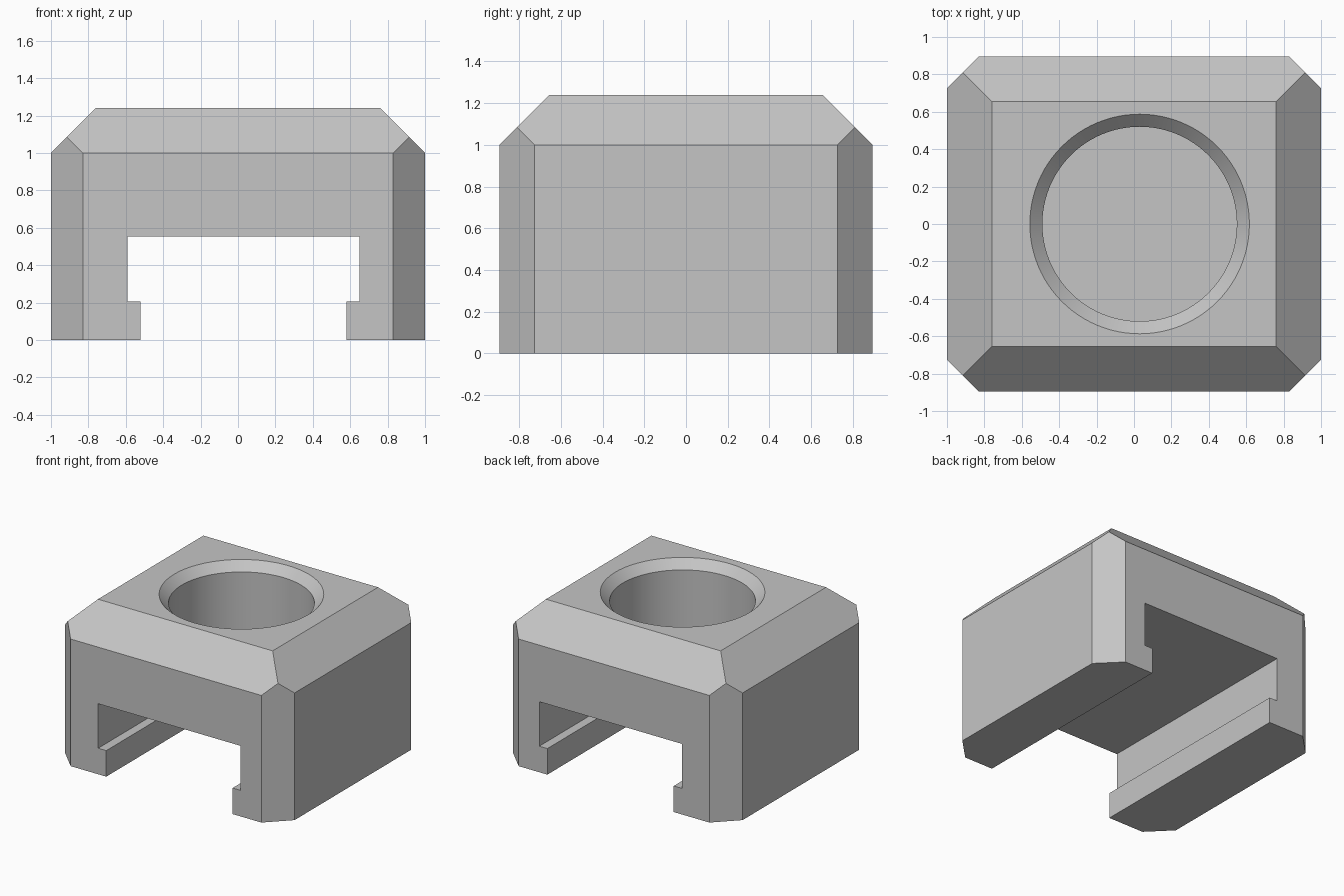
import bpy, bmesh, math
from mathutils import Vector

if "Cube" in bpy.data.objects:
    bpy.data.objects.remove(bpy.data.objects["Cube"], do_unlink=True)

HX, HY, H = 1.0, 0.895, 1.24          # half width, half depth, height
TOP_CUT, SIDE_CUT = 0.24, 0.17        # chamfer sizes
CX = 0.03                             # slot and bore are slightly off centre

grey = bpy.data.materials.new("plain grey")
grey.use_nodes = True
colour = (0.56, 0.56, 0.56, 1)
grey.diffuse_color = colour
grey.node_tree.nodes["Principled BSDF"].inputs["Base Color"].default_value = colour


def finish(bm, name):
    bmesh.ops.recalc_face_normals(bm, faces=bm.faces)
    mesh = bpy.data.meshes.new(name)
    bm.to_mesh(mesh)
    bm.free()
    mesh.materials.append(grey)
    obj = bpy.data.objects.new(name, mesh)
    bpy.context.collection.objects.link(obj)
    return obj


def slice_off(bm, point, normal):
    geom = bm.verts[:] + bm.edges[:] + bm.faces[:]
    cut = bmesh.ops.bisect_plane(bm, geom=geom, plane_co=point, plane_no=normal,
                                 clear_outer=True)
    edges = [e for e in cut["geom_cut"] if isinstance(e, bmesh.types.BMEdge)]
    bmesh.ops.contextual_create(bm, geom=edges)


# Block with flat chamfers on the upright and top edges
bm = bmesh.new()
bmesh.ops.create_cube(bm, size=2)
for v in bm.verts:
    v.co = (v.co.x * HX, v.co.y * HY, (v.co.z + 1) * H / 2)
for s in (-1, 1):
    for t in (-1, 1):
        slice_off(bm, Vector((s * HX, t * (HY - SIDE_CUT), 0)), Vector((s, t, 0)))
    slice_off(bm, Vector((s * HX, 0, H - TOP_CUT)), Vector((s, 0, 1)))
    slice_off(bm, Vector((0, s * HY, H - TOP_CUT)), Vector((0, s, 1)))
block = finish(bm, "mount_block")

# T-shaped rail slot running front to back
half = [(0.55, -0.2), (0.55, 0.205), (0.62, 0.205), (0.62, 0.555)]
outline = half + [(-x, z) for x, z in reversed(half)]
bm = bmesh.new()
face = bm.faces.new([bm.verts.new((CX + x, -1.2, z)) for x, z in outline])
ext = bmesh.ops.extrude_face_region(bm, geom=[face])
moved = [g for g in ext["geom"] if isinstance(g, bmesh.types.BMVert)]
bmesh.ops.translate(bm, verts=moved, vec=(0, 2.4, 0))
slot = finish(bm, "slot_cutter")

# Blind round bore with a countersunk rim
profile = [(0, 0.62), (0.52, 0.62), (0.52, 1.173), (0.687, 1.34), (0, 1.34)]
bm = bmesh.new()
verts = [bm.verts.new((CX + r, 0, z)) for r, z in profile]
edges = [bm.edges.new(pair) for pair in zip(verts, verts[1:])]
bmesh.ops.spin(bm, geom=verts + edges, cent=(CX, 0, 0), axis=(0, 0, 1),
               angle=2 * math.pi, steps=96)
bmesh.ops.remove_doubles(bm, verts=bm.verts, dist=0.0001)
bmesh.ops.dissolve_limit(bm, angle_limit=0.01, verts=bm.verts, edges=bm.edges)
bore = finish(bm, "bore_cutter")

# Cut both, then shade the bore smooth
bpy.ops.object.select_all(action="DESELECT")
block.select_set(True)
bpy.context.view_layer.objects.active = block
for cutter in (slot, bore):
    mod = block.modifiers.new(cutter.name, "BOOLEAN")
    mod.operation = "DIFFERENCE"
    mod.solver = "EXACT"
    mod.object = cutter
    bpy.ops.object.modifier_apply(modifier=mod.name)
    bpy.data.objects.remove(cutter, do_unlink=True)
bpy.ops.object.shade_smooth_by_angle(angle=math.radians(30))
